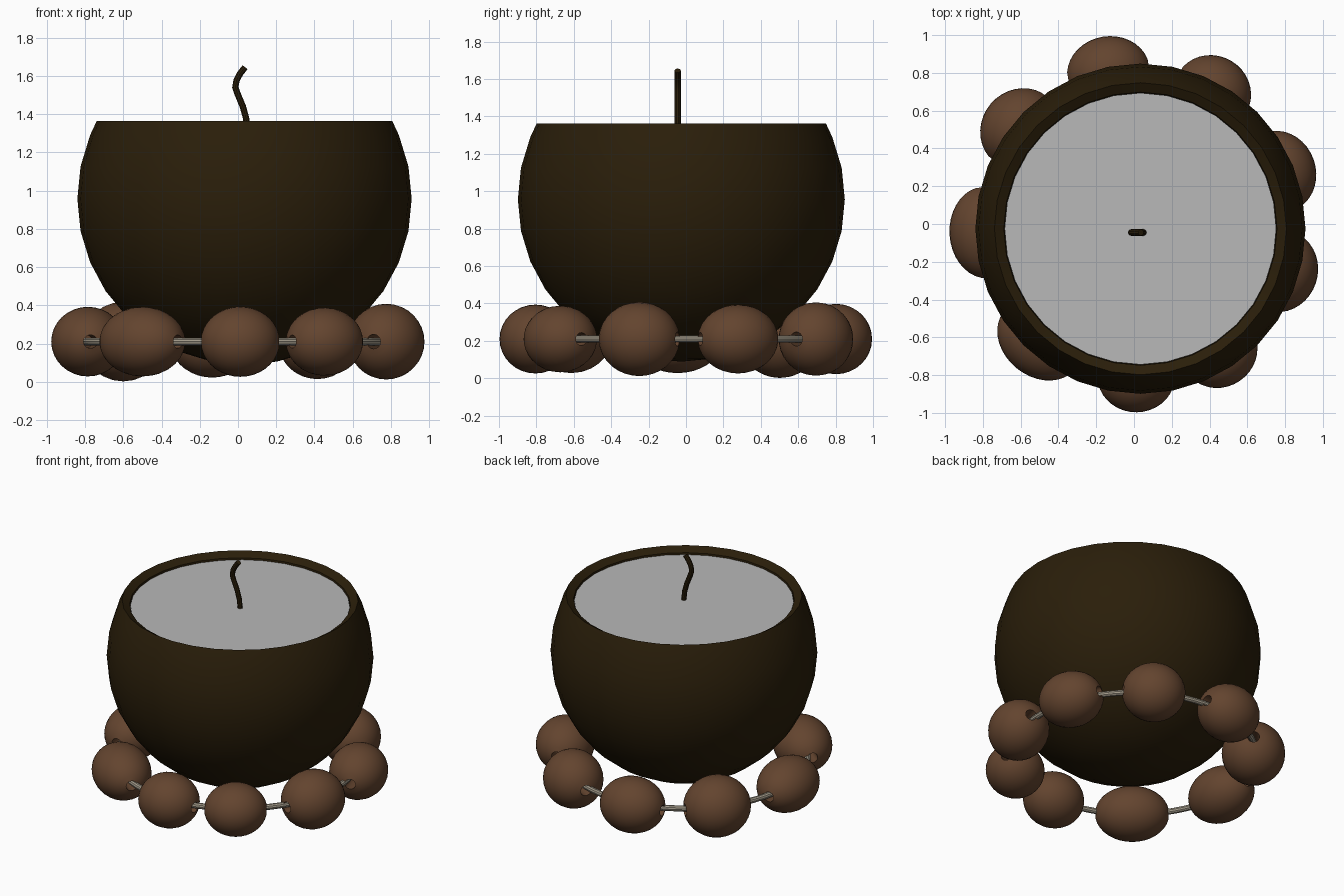
import bpy, bmesh, math
from mathutils import Matrix, Vector

if "Cube" in bpy.data.objects:
    bpy.data.objects.remove(bpy.data.objects["Cube"])


def material(name, rgb):
    m = bpy.data.materials.new(name)
    m.diffuse_color = (*rgb, 1)
    m.use_nodes = True
    m.node_tree.nodes["Principled BSDF"].inputs["Base Color"].default_value = m.diffuse_color
    return m


SHELL = material("dark brown shell", (0.023, 0.013, 0.003))
WAX = material("pale wax", (0.48, 0.48, 0.48))
WOOD = material("brown wood", (0.125, 0.058, 0.028))
CORD = material("grey cord", (0.36, 0.32, 0.25))


def smooth(ob):
    bpy.ops.object.select_all(action='DESELECT')
    ob.select_set(True)
    bpy.context.view_layer.objects.active = ob
    bpy.ops.object.shade_smooth_by_angle(angle=math.radians(35))


def lathe(name, profile, segs, mat, closed=False, matrix=None):
    """Revolve (radius, height) points around the local z axis."""
    bm = bmesh.new()
    vs = [bm.verts.new((r, 0, z)) for r, z in profile]
    edges = [bm.edges.new(p) for p in zip(vs, vs[1:])]
    if closed:
        edges.append(bm.edges.new((vs[-1], vs[0])))
    bmesh.ops.spin(bm, geom=vs + edges, cent=(0, 0, 0), axis=(0, 0, 1),
                   angle=2 * math.pi, steps=segs, use_merge=True)
    bmesh.ops.remove_doubles(bm, verts=bm.verts, dist=1e-5)
    if matrix:
        bm.transform(matrix)
    bmesh.ops.recalc_face_normals(bm, faces=bm.faces)
    me = bpy.data.meshes.new(name)
    bm.to_mesh(me)
    bm.free()
    me.materials.append(mat)
    ob = bpy.data.objects.new(name, me)
    bpy.context.collection.objects.link(ob)
    smooth(ob)
    return ob


# Bowl: sphere cut off at the top, with a lip sloping down to the wax
CX, CY, CZ, R = 0.034, -0.025, 0.957, 0.874
TOP, WAX_Z = 1.363, 1.32
place = Matrix.Translation((CX, CY, 0))
profile = [(R * math.cos(a), CZ + 0.868 * math.sin(a))
           for a in (math.radians(-90 + 11.25 * i) for i in range(11))]
profile[0] = (0, profile[0][1])
profile += [(0.773, TOP), (0.723, WAX_Z + 0.012), (0.72, WAX_Z - 0.03), (0, WAX_Z - 0.03)]
lathe("bowl", profile, 32, SHELL, matrix=place)

# Wax fill just under the rim
lathe("wax", [(0, WAX_Z - 0.02), (0.719, WAX_Z - 0.02), (0.719, WAX_Z), (0, WAX_Z)],
      32, WAX, matrix=place)


def tube(name, points, radius, mat, cyclic=False):
    cu = bpy.data.curves.new(name, 'CURVE')
    cu.dimensions = '3D'
    cu.bevel_depth = radius
    cu.bevel_resolution = 3
    cu.use_fill_caps = not cyclic
    sp = cu.splines.new('POLY')
    sp.points.add(len(points) - 1)
    for p, co in zip(sp.points, points):
        p.co = (*co, 1)
    sp.use_cyclic_u = cyclic
    ob = bpy.data.objects.new(name, cu)
    bpy.context.collection.objects.link(ob)
    cu.materials.append(mat)
    bpy.ops.object.select_all(action='DESELECT')
    ob.select_set(True)
    bpy.context.view_layer.objects.active = ob
    bpy.ops.object.convert(target='MESH')
    smooth(bpy.context.view_layer.objects.active)


# Bent wick
wick = [(0.05, 1.31), (0.042, 1.38), (0.025, 1.44), (-0.002, 1.505),
        (-0.014, 1.54), (-0.008, 1.575), (0.01, 1.61), (0.037, 1.645)]
tube("wick", [(x, -0.045, z) for x, z in wick], 0.0175, SHELL)

# Cord ring through the beads
BZ = 0.21
tube("cord", [(0.797 * math.cos(a), 0.797 * math.sin(a), BZ)
              for a in (2 * math.pi * i / 72 for i in range(72))], 0.02, CORD, True)

# Bored wooden beads: centre x, y, half length along the cord, half thickness
beads = [(-0.135, 0.802, 0.220, 0.188), (0.415, 0.695, 0.208, 0.196),
         (0.77, 0.278, 0.218, 0.184), (0.775, -0.25, 0.218, 0.198),
         (0.452, -0.672, 0.206, 0.178), (0.012, -0.805, 0.206, 0.184),
         (-0.50, -0.615, 0.243, 0.182), (-0.785, -0.045, 0.243, 0.182),
         (-0.60, 0.502, 0.223, 0.208)]
t0 = math.asin(0.19)
arc = [t0 + (math.pi - 2 * t0) * i / 16 for i in range(17)]
for i, (x, y, half, thick) in enumerate(beads, 1):
    radial = Vector((x, y, 0)).normalized()
    along = Vector((-radial.y, radial.x, 0))
    basis = Matrix((radial, Vector((0, 0, -1)), along)).transposed().to_4x4()
    m = Matrix.Translation((x, y, BZ)) @ basis @ Matrix.Diagonal((max(thick, 0.192), thick, half, 1))
    lathe(f"bead_{i}", [(math.sin(t), math.cos(t)) for t in arc], 32, WOOD, True, m)
